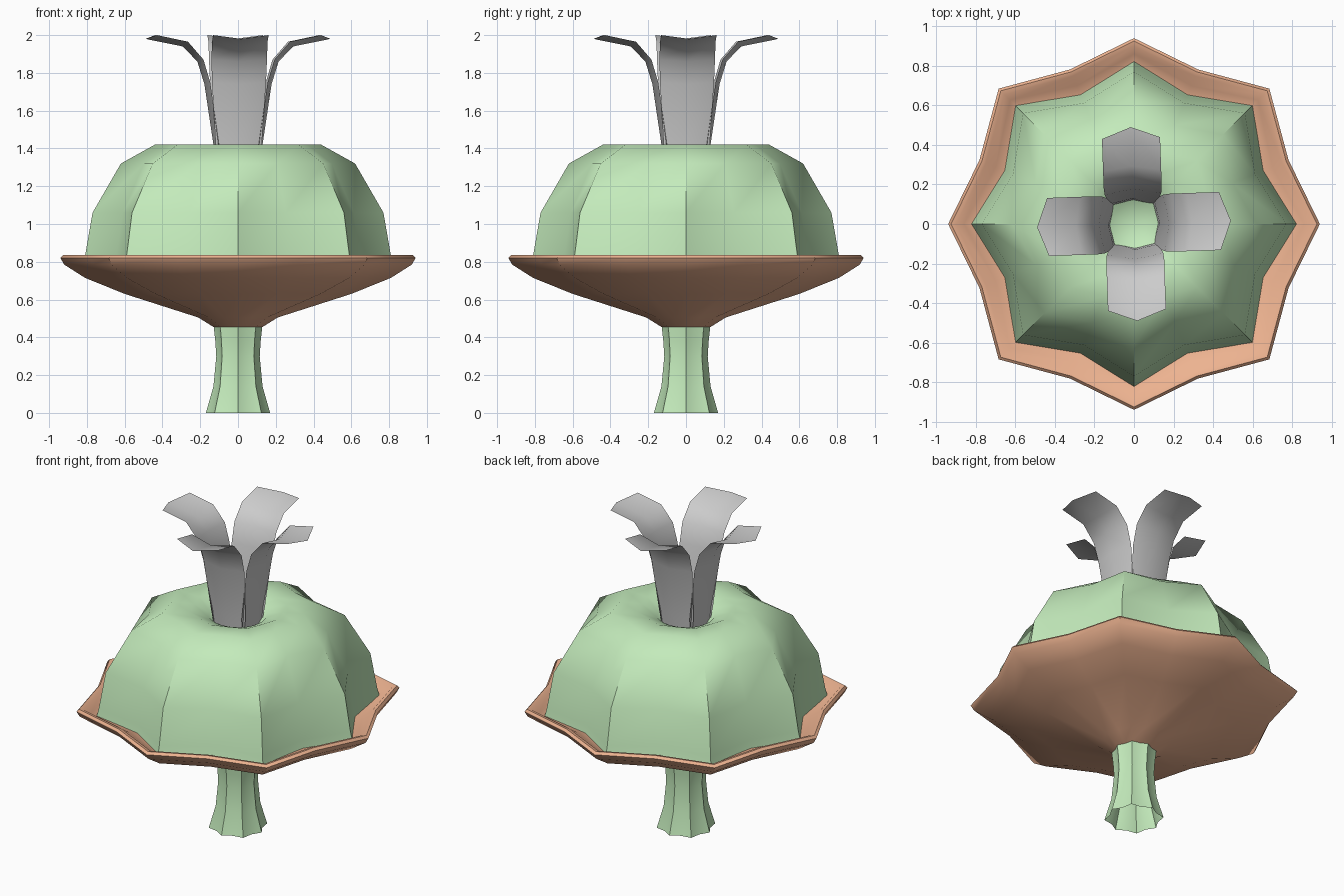
import bpy
from math import sin, cos, pi, radians

if "Cube" in bpy.data.objects:
    bpy.data.objects.remove(bpy.data.objects["Cube"])


def material(name, rgb):
    m = bpy.data.materials.new(name)
    m.diffuse_color = (*rgb, 1)
    m.use_nodes = True
    m.node_tree.nodes["Principled BSDF"].inputs["Base Color"].default_value = m.diffuse_color
    return m


def add_object(name, verts, faces, mat=None, angle=50):
    me = bpy.data.meshes.new(name)
    me.from_pydata(verts, [], faces)
    me.update()
    ob = bpy.data.objects.new(name, me)
    bpy.context.collection.objects.link(ob)
    if mat:
        me.materials.append(mat)
    bpy.ops.object.select_all(action='DESELECT')
    ob.select_set(True)
    bpy.context.view_layer.objects.active = ob
    bpy.ops.object.shade_smooth_by_angle(angle=radians(angle))
    return ob


def star_lathe(name, profile, mat, cap_end=False):
    """Sweep (radius, z, valley factor) rings with an eight-pointed outline."""
    n = 16
    verts, faces = [], []
    for r, z, valley in profile:
        for i in range(n):
            k = valley if i % 2 else (1.03 if i % 4 == 2 else 1.0)
            a = 2 * pi * i / n
            verts.append((r * k * cos(a), r * k * sin(a), z))
    for j in range(len(profile) - 1):
        for i in range(n):
            a, b = j * n + i, j * n + (i + 1) % n
            faces.append((a, b, b + n, a + n))
    if cap_end:
        top = (len(profile) - 1) * n
        verts.append((0, 0, profile[-1][1]))
        faces += [(top + i, top + (i + 1) % n, len(verts) - 1) for i in range(n)]
    return add_object(name, verts, faces, mat)


green = material("green", (0.55, 0.83, 0.5))
clay = material("terracotta", (0.85, 0.45, 0.28))

# Flared stem, open at the bottom
star_lathe("stem", [(0.17, 0, 0.86), (0.13, 0.14, 0.87), (0.115, 0.30, 0.88),
                    (0.12, 0.38, 0.88), (0.13, 0.47, 0.9)], green, True)

# Shallow dish with a rolled rim
star_lathe("dish", [(0.10, 0.45, 0.92), (0.13, 0.455, 0.92), (0.21, 0.505, 0.92),
                    (0.60, 0.63, 0.91), (0.81, 0.715, 0.9), (0.92, 0.785, 0.9),
                    (0.94, 0.82, 0.9), (0.925, 0.835, 0.9), (0.90, 0.83, 0.9),
                    (0.86, 0.795, 0.88), (0.80, 0.775, 0.86), (0.6, 0.76, 0.86)],
           clay, True)

# Lobed dome with a dimpled top
star_lathe("dome", [(0.825, 0.77, 0.86), (0.81, 0.83, 0.86), (0.77, 1.06, 0.86),
                    (0.62, 1.32, 0.87), (0.44, 1.42, 0.9), (0.28, 1.415, 0.95),
                    (0.17, 1.37, 1.0), (0.11, 1.31, 1.0)], green, True)

# Four curling leaves: (middle out, middle z, edge out, edge z, half width)
rows = [(0.12, 1.28, 0.095, 1.28, 0.10), (0.13, 1.42, 0.105, 1.42, 0.122),
        (0.178, 1.74, 0.152, 1.75, 0.143), (0.215, 1.86, 0.188, 1.87, 0.147),
        (0.293, 1.94, 0.27, 1.965, 0.147), (0.49, 1.98, 0.435, 2.0, 0.147)]
for k, name in enumerate(("leaf_right", "leaf_back", "leaf_left", "leaf_front")):
    a = k * pi / 2 + radians(2)
    verts, faces = [], []
    for mo, mz, eo, ez, w in rows:
        for x, y, z in ((eo, -w, ez), (mo, 0, mz), (eo, w, ez)):
            verts.append((x * cos(a) - y * sin(a), x * sin(a) + y * cos(a), z))
    for j in range(len(rows) - 1):
        for i in (0, 1):
            b = j * 3 + i
            faces.append((b, b + 1, b + 4, b + 3))
    add_object(name, verts, faces, None, 60)
